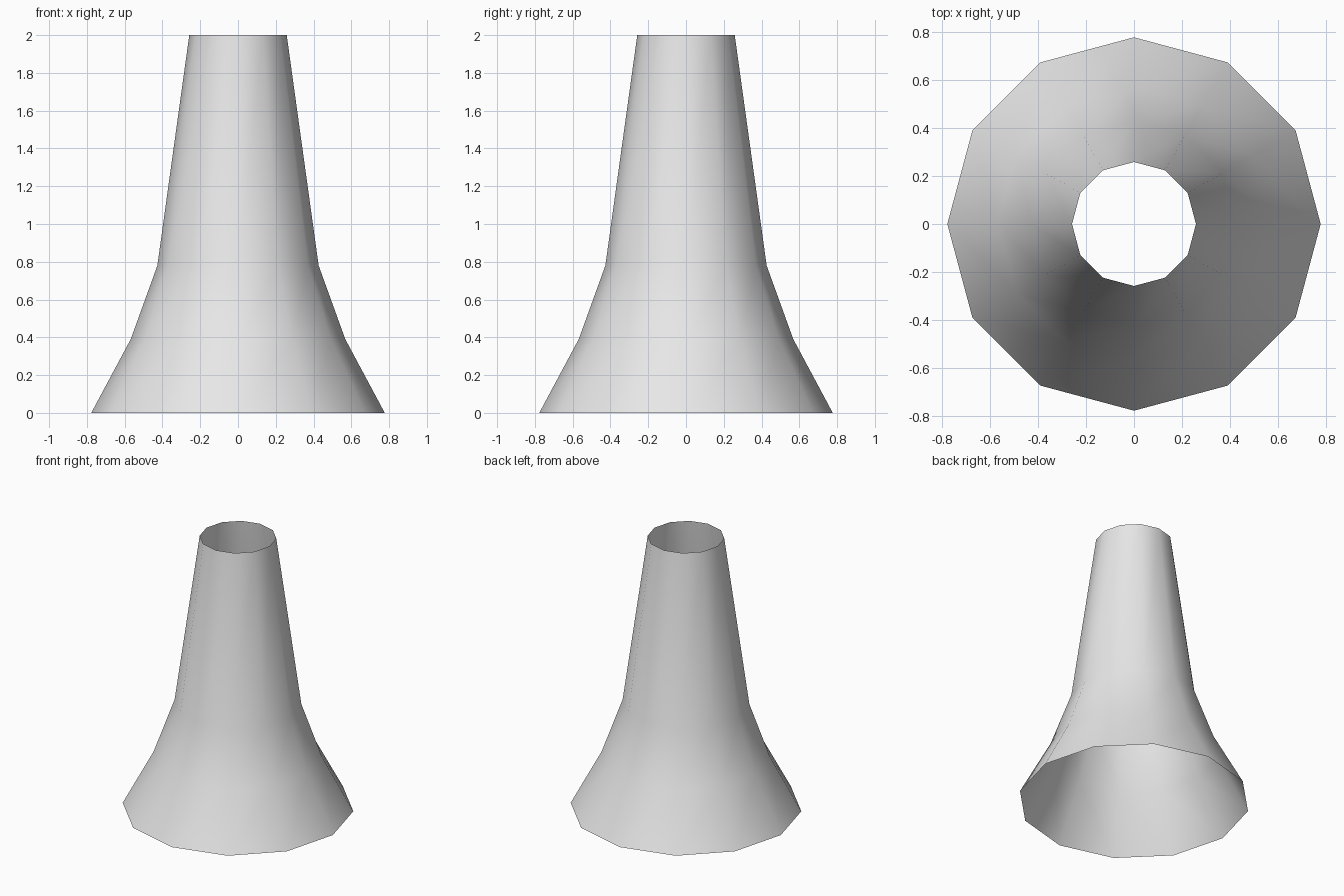
import bpy
import bmesh
from math import cos, sin, tau

cube = bpy.data.objects.get("Cube")
if cube:
    bpy.data.objects.remove(cube, do_unlink=True)

SIDES = 12
# Flared outline: (radius, height) from the base to the open top
PROFILE = [(0.777, 0.0), (0.568, 0.39), (0.427, 0.78), (0.258, 2.0)]


def make_material(name, color):
    mat = bpy.data.materials.new(name)
    mat.use_nodes = True
    mat.diffuse_color = color
    mat.node_tree.nodes["Principled BSDF"].inputs["Base Color"].default_value = color
    return mat


def make_ring(bm, radius, z):
    angles = [tau * i / SIDES for i in range(SIDES)]
    return [bm.verts.new((radius * cos(a), radius * sin(a), z)) for a in angles]


# Open-ended flared tube, one band of quads between each pair of rings
bm = bmesh.new()
rings = [make_ring(bm, r, z) for r, z in PROFILE]
for low, high in zip(rings, rings[1:]):
    for i in range(SIDES):
        j = (i + 1) % SIDES
        face = bm.faces.new((low[i], low[j], high[j], high[i]))
        face.smooth = True

mesh = bpy.data.meshes.new("flared_tube")
bm.to_mesh(mesh)
bm.free()
mesh.materials.append(make_material("light grey", (0.8, 0.8, 0.8, 1.0)))

tube = bpy.data.objects.new("flared_tube", mesh)
bpy.context.collection.objects.link(tube)
